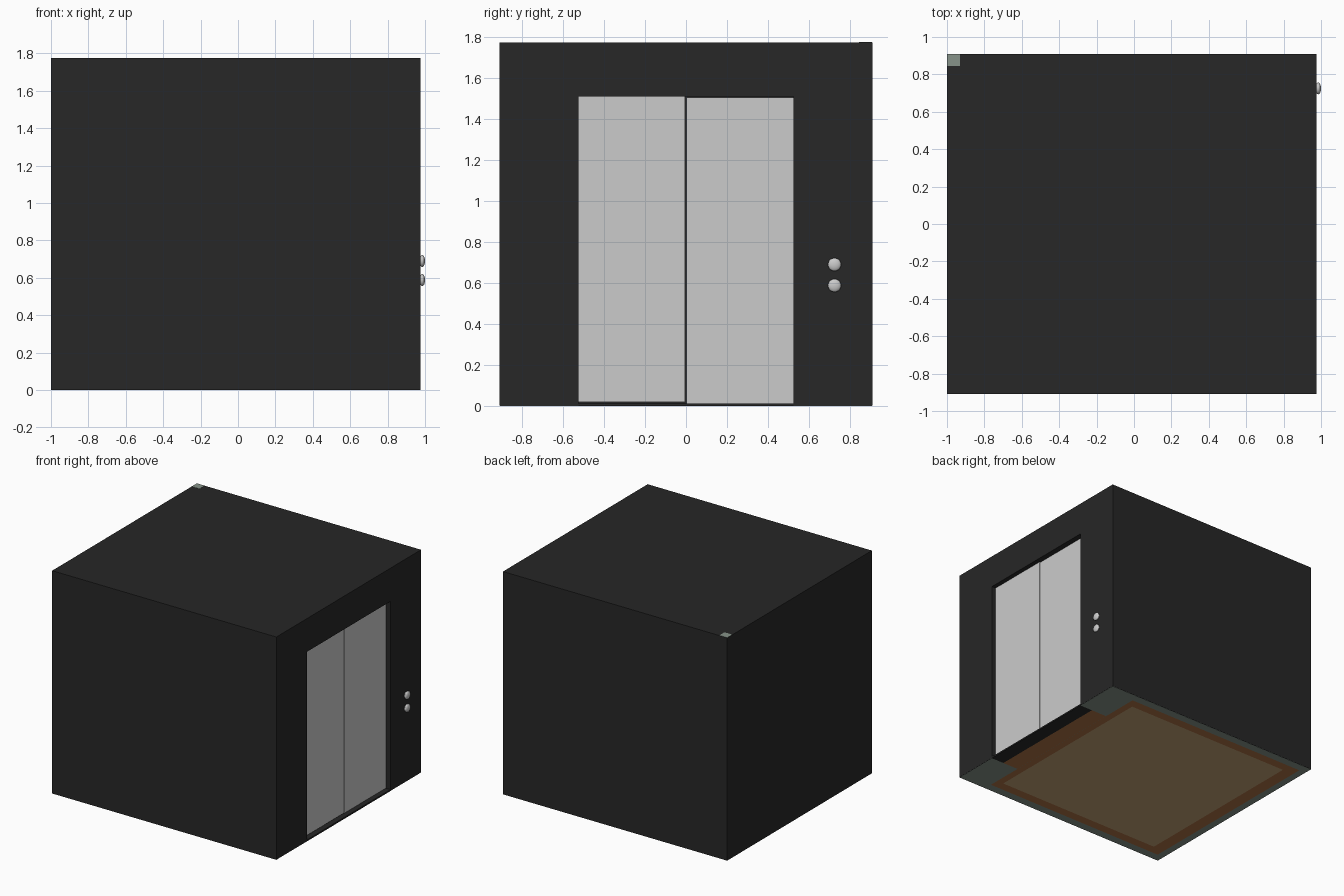
import bpy
import math

if "Cube" in bpy.data.objects:
    bpy.data.objects.remove(bpy.data.objects["Cube"])


def material(name, rgb):
    m = bpy.data.materials.new(name)
    m.diffuse_color = (*rgb, 1)
    m.use_nodes = True
    m.node_tree.nodes["Principled BSDF"].inputs["Base Color"].default_value = m.diffuse_color
    return m


DARK = material("charcoal", (0.02, 0.02, 0.02))
GREEN = material("grey_green", (0.24, 0.29, 0.25))
BROWN = material("brown", (0.42, 0.17, 0.06))
TAN = material("tan", (0.54, 0.37, 0.18))


def box(name, x, y, z, mat=None):
    """Box from (min, max) pairs."""
    bpy.ops.mesh.primitive_cube_add(size=1, location=[(a + b) / 2 for a, b in (x, y, z)])
    ob = bpy.context.object
    ob.name = name
    ob.scale = [b - a for a, b in (x, y, z)]
    bpy.ops.object.transform_apply(location=False, rotation=False, scale=True)
    if mat:
        ob.data.materials.append(mat)
    return ob


L, R, W, H = -1.0, 0.975, 0.91, 1.775    # cabin left, right, half width, height
JAMB, DOOR_Y, DOOR_Z = 0.86, 0.525, 1.51  # inner face of door wall, opening size
E = 0.001

# Outer shell: roof, rear wall and two side walls
box("roof", (L, R), (-W, W), (H - 0.06, H), DARK)
box("rear_wall", (L, L + 0.03), (-W, W), (E, H - 0.06), DARK)
box("rear_lining", (L + 0.03, L + 0.065), (-W + 0.065, W - 0.065), (0.02, H - 0.06), GREEN)
for s, side in ((-1, "front"), (1, "back")):
    box(side + "_wall", (L + 0.03, JAMB), sorted((s * (W - 0.03), s * W)), (E, H - 0.06), DARK)
    box(side + "_lining", (L + 0.03, JAMB), sorted((s * (W - 0.065), s * (W - 0.03))),
        (0.02, H - 0.06), GREEN)
    # Door wall beside the opening
    box(side + "_door_jamb", (JAMB, R), sorted((s * DOOR_Y, s * W)), (E, H - 0.06), DARK)

# Lintel, sill and the dark gap behind the doors
box("door_lintel", (JAMB, R), (-DOOR_Y, DOOR_Y), (DOOR_Z, H - 0.06), DARK)
box("door_sill", (JAMB, R), (-DOOR_Y, DOOR_Y), (0, 0.012), DARK)
box("door_backing", (0.89, 0.9), (-DOOR_Y, DOOR_Y), (0.012, DOOR_Z), DARK)

# Sliding door leaves
box("door_leaf_left", (0.9, 0.938), (-DOOR_Y, -0.004), (0.018, DOOR_Z))
box("door_leaf_right", (0.9, 0.935), (0.002, DOOR_Y), (0.013, DOOR_Z - 0.005))

# Corner post whose top shows through the roof
box("corner_post", (L + E, L + 0.07), (W - 0.065, W - E), (0.02, H + E), GREEN)


def frame(name, outer, inner, mat):
    """Rectangular floor ring from (x0, x1, half_y) outer and inner limits."""
    (a, b, w), (c, d, v) = outer, inner
    box(name + "_rear", (a, c), (-w, w), (0, 0.02), mat)
    box(name + "_door", (d, b), (-w, w), (0, 0.02), mat)
    for s, side in ((-1, "_front"), (1, "_back")):
        box(name + side, (c, d), sorted((s * v, s * w)), (0, 0.02), mat)


# Floor: green edge, brown border, tan centre and a brown threshold
edge = (L + E, 0.72, W - E)
border = (-0.94, 0.72 - E, 0.84)
centre = (-0.84, 0.66, 0.765)
frame("floor_edge", edge, border, GREEN)
frame("floor_border", border, centre, BROWN)
box("floor_centre", centre[:2], (-centre[2], centre[2]), (0, 0.02), TAN)
box("threshold", (0.72, JAMB), (-DOOR_Y, DOOR_Y), (0, 0.02), BROWN)
for s, side in ((-1, "front"), (1, "back")):
    box("floor_corner_" + side, (0.72, R - E), sorted((s * DOOR_Y, s * (W - E))), (0, 0.02), GREEN)

# Call buttons: short collar with a squashed dome
for z, name in ((0.69, "upper"), (0.588, "lower")):
    bpy.ops.mesh.primitive_cylinder_add(vertices=24, radius=0.026, depth=0.02,
                                        location=(0.975, 0.725, z),
                                        rotation=(0, math.pi / 2, 0))
    bpy.context.object.name = name + "_button_collar"
    bpy.ops.object.shade_smooth_by_angle()
    bpy.ops.mesh.primitive_uv_sphere_add(segments=24, ring_count=16, radius=1,
                                         location=(0.985, 0.725, z))
    dome = bpy.context.object
    dome.name = name + "_button"
    dome.scale = (0.015, 0.032, 0.032)
    bpy.ops.object.shade_smooth()
